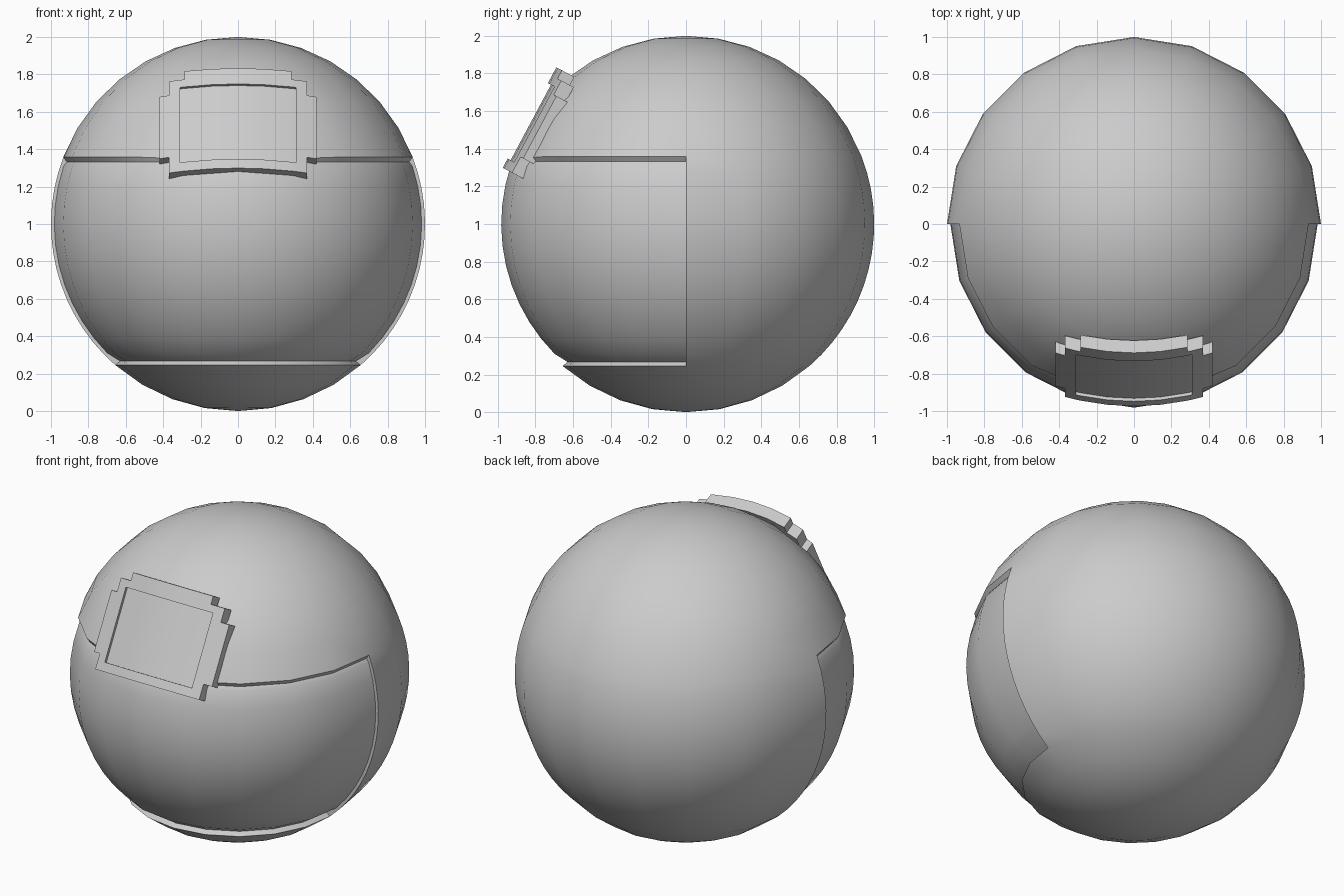
import bpy, bmesh
from math import sin, cos, radians, pi
from mathutils import Vector

if "Cube" in bpy.data.objects:
    bpy.data.objects.remove(bpy.data.objects["Cube"])

N = Vector((0, -0.882, 0.471))   # badge outward direction
T = Vector((0, 0.471, 0.882))    # badge "up" direction
CENTRE = Vector((0, 0, 1))


def bend(x):
    return 0.41 * x * x


def finish(bm, name, angle):
    bmesh.ops.remove_doubles(bm, verts=bm.verts, dist=1e-5)
    bmesh.ops.recalc_face_normals(bm, faces=bm.faces)
    me = bpy.data.meshes.new(name)
    bm.to_mesh(me)
    bm.free()
    ob = bpy.data.objects.new(name, me)
    bpy.context.collection.objects.link(ob)
    bpy.ops.object.select_all(action='DESELECT')
    ob.select_set(True)
    bpy.context.view_layer.objects.active = ob
    bpy.ops.object.shade_smooth_by_angle(angle=radians(angle))
    return ob


def arc(a, b, steps, r):
    return [(r * cos(radians(a + (b - a) * i / steps)),
             r * sin(radians(a + (b - a) * i / steps))) for i in range(steps + 1)]


# Round shell: plain back half, front half with a recessed, bevelled visor
top = arc(90, 21, 7, 1.0)[:-1]
bottom = arc(-49, -90, 4, 1.0)[1:]
plain = arc(21, -49, 14, 1.0)
visor = ([plain[0], (0.915, 0.332)] + arc(18.4, -44.6, 10, 0.982)
         + [(0.63, -0.733), plain[-1]])
columns = [(i, top + plain + bottom) for i in range(11)]
columns += [(i, top + visor + bottom) for i in range(10, 21)]

bm = bmesh.new()
cols = []
for i, prof in columns:
    a = i * pi / 10
    col = []
    for r, z in prof:
        p = Vector((r * cos(a), r * sin(a), z))
        # keep the shell just under the badge
        s, d = p.dot(T), p.dot(N)
        limit = 0.965 - bend(p.x)
        if d > limit and abs(p.x) < 0.38 and -0.16 < s < 0.36:
            p += N * (limit - d)
        col.append(bm.verts.new(CENTRE + p))
    cols.append(col)
for c in range(len(cols)):
    a, b = cols[c], cols[(c + 1) % len(cols)]
    for k in range(len(a) - 1):
        bm.faces.new((a[k], b[k], b[k + 1], a[k + 1]))
finish(bm, "helmet_shell", 25)

# Badge: curved stepped plate with a sunken panel, meshed as a height grid
half = [0.14, 0.285, 0.31, 0.37, 0.42]
xs = [-x for x in reversed(half)] + [0] + half
ss = [-0.195, -0.14, -0.10, 0.275, 0.315, 0.36, 0.41]
BACK = -0.075


def height(i, j):
    if not (0 <= i < len(xs) - 1 and 0 <= j < len(ss) - 1):
        return BACK
    x, s = abs(xs[i] + xs[i + 1]) / 2, (ss[j] + ss[j + 1]) / 2
    if x < 0.31 and -0.14 < s < 0.315:
        return -0.018
    if x < 0.285 or (x < 0.37 and s < 0.36) or (-0.10 < s < 0.275):
        return 0.0
    return BACK


bm = bmesh.new()


def quad(pts):
    bm.faces.new([bm.verts.new(CENTRE + Vector((x, 0, 0)) + T * s
                               + N * (1.0 - bend(x) + h)) for x, s, h in pts])


for i in range(-1, len(xs)):
    for j in range(-1, len(ss)):
        h = height(i, j)
        if h > BACK:
            x0, x1, s0, s1 = xs[i], xs[i + 1], ss[j], ss[j + 1]
            for level in (h, BACK):
                quad([(x0, s0, level), (x1, s0, level), (x1, s1, level), (x0, s1, level)])
        hx, hs = height(i + 1, j), height(i, j + 1)
        if hx != h:
            x, a, b = xs[i + 1], ss[j], ss[j + 1]
            quad([(x, a, h), (x, b, h), (x, b, hx), (x, a, hx)])
        if hs != h:
            s, a, b = ss[j + 1], xs[i], xs[i + 1]
            quad([(a, s, h), (b, s, h), (b, s, hs), (a, s, hs)])
finish(bm, "front_badge", 30)
